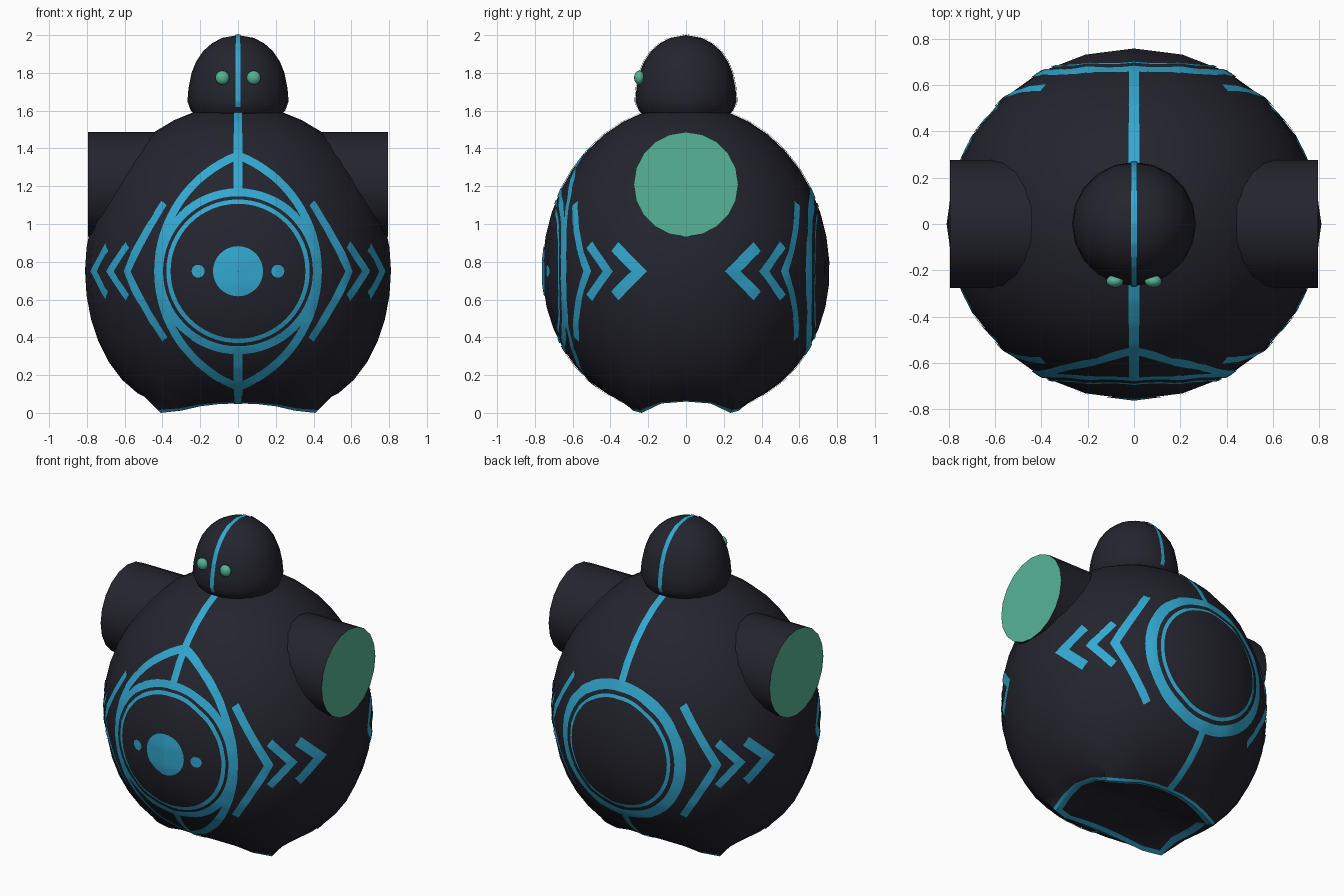
import bpy, bmesh, math
from mathutils import Vector
from mathutils.bvhtree import BVHTree

if "Cube" in bpy.data.objects:
    bpy.data.objects.remove(bpy.data.objects["Cube"])


def material(name, rgb):
    m = bpy.data.materials.new(name)
    m.diffuse_color = (*rgb, 1)
    m.use_nodes = True
    m.node_tree.nodes["Principled BSDF"].inputs["Base Color"].default_value = m.diffuse_color
    return m


DARK = material("charcoal", (0.0176, 0.0176, 0.027))
BLUE = material("bright_blue", (0.032, 0.39, 0.63))
GREEN = material("sea_green", (0.093, 0.456, 0.305))
SEG = 24
MID = Vector((0, 0, 0.75))


def make(name, verts, faces, mats, rule=None, smooth=40):
    me = bpy.data.meshes.new(name)
    me.from_pydata([tuple(v) for v in verts], [], faces)
    for m in mats:
        me.materials.append(m)
    ob = bpy.data.objects.new(name, me)
    bpy.context.collection.objects.link(ob)
    if rule:
        for p in me.polygons:
            p.material_index = rule(p)
    bpy.ops.object.select_all(action='DESELECT')
    ob.select_set(True)
    bpy.context.view_layer.objects.active = ob
    bpy.ops.object.shade_smooth_by_angle(angle=math.radians(smooth))
    return ob


def loft(rings, n):
    """Quads between rings of n points, with a fan to the first and last points."""
    verts, faces = [rings[0]], []
    for r in rings[1:-1]:
        verts += r
    verts.append(rings[-1])
    last, rows = len(verts) - 1, len(rings) - 2
    for j in range(n):
        k = (j + 1) % n
        faces.append((0, 1 + j, 1 + k))
        for i in range(rows - 1):
            a, b = 1 + i * n, 1 + (i + 1) * n
            faces.append((a + j, b + j, b + k, a + k))
        b = 1 + (rows - 1) * n
        faces.append((b + k, b + j, last))
    return verts, faces


# Body: rounded shell ending in a rim with four low corner feet
QUARTER = [(.44, 0, .06), (.42, .13, .05), (.41, .235, 0), (.3, .28, .012),
           (.2, .30, .035), (.1, .31, .047), (0, .31, .05)]


def rim(j):
    q = j % 12
    x, y, z = QUARTER[q if q <= 6 else 12 - q]
    a = 2 * math.pi * j / SEG
    return Vector((math.copysign(x, math.cos(a)), math.copysign(y, math.sin(a)), z))


def shell(j, s):
    a, end = 2 * math.pi * j / SEG, rim(j)
    t_end = math.pi - math.asin(math.hypot(end.x / .81, end.y / .76))

    def egg(t):
        c = .88 if t < math.pi / 2 else .80 + .14 * math.cos(a) ** 2
        return Vector((.81 * math.sin(t) * math.cos(a), .76 * math.sin(t) * math.sin(a),
                       .75 + c * math.cos(t)))
    return egg(t_end * s) + (end - egg(t_end)) * s ** 8


steps = [i / 18 for i in range(1, 18)] + [.99, 1]
rings = [Vector((0, 0, 1.63))] + [[shell(j, s) for j in range(SEG)] for s in steps]
rings.append([Vector((p.x * .92, p.y * .9, p.z + .012)) for p in rings[-1]])
rings.append(Vector((0, 0, .11)))
body_v, body_f = loft(rings, SEG)
per_col = len(rings) - 1
make("body", body_v, body_f, [DARK, BLUE],
     lambda p: int(p.index % per_col in (per_col - 2, per_col - 3)))
body_tree = BVHTree.FromPolygons(body_v, body_f)

# Head: small dome on top
profile = [(.22, 1.57), (.25, 1.6), (.268, 1.65), (.262, 1.72), (.246, 1.8), (.222, 1.86),
           (.185, 1.915), (.14, 1.955), (.085, 1.985)]
rings = [Vector((0, 0, 2))]
for r, z in reversed(profile):
    rings.append([Vector((r * math.cos(2 * math.pi * j / 20), r * math.sin(2 * math.pi * j / 20), z))
                  for j in range(20)])
rings.append(Vector((0, 0, 1.57)))
head_v, head_f = loft(rings, 20)
make("head", head_v, head_f, [DARK], smooth=60)
head_tree = BVHTree.FromPolygons(head_v, head_f)

# Arm barrels with green end faces, and eyes
for side, tag in ((-1, "left"), (1, "right")):
    bpy.ops.mesh.primitive_cylinder_add(vertices=20, radius=.277, depth=.42,
                                        location=(side * .585, 0, 1.21),
                                        rotation=(0, math.pi / 2, 0))
    arm = bpy.context.object
    arm.name = tag + "_arm"
    arm.data.materials.append(DARK)
    arm.data.materials.append(GREEN)
    for p in arm.data.polygons:
        p.material_index = int(p.normal.z * side > .9)
    bpy.ops.object.shade_smooth_by_angle(angle=math.radians(40))
    bpy.ops.mesh.primitive_uv_sphere_add(segments=16, ring_count=10, radius=.037,
                                         location=(side * .083, -.247, 1.775))
    eye = bpy.context.object
    eye.name = tag + "_eye"
    eye.scale.y = .75
    eye.data.materials.append(GREEN)
    bpy.ops.object.shade_smooth()


# Painted trim: thin ribbons laid onto the surfaces
def drop(tree, origin, direction):
    hit, normal, _, _ = tree.ray_cast(origin, direction)
    if hit is None:
        hit, normal, _, _ = tree.find_nearest(origin + direction * 1.3)
    if normal.dot(direction) > 0:
        normal = -normal
    return hit + normal * .005


def flat_map(s):          # (x, z) seen from the front (-1) or back (1)
    return lambda u, v: drop(body_tree, Vector((u, 2 * s, v)), Vector((0, -s, 0)))


def wrap_map(sx, sy):     # (arc length from the centre line, z) around the body
    def f(u, v):
        a = u / .78
        d = Vector((sx * .81 * math.sin(a), sy * .76 * math.cos(a), 0)).normalized()
        return drop(body_tree, Vector((0, 0, v)) + d * 2, -d)
    return f


def arc_map(tree, centre):  # (x, elevation angle) over the centre line
    def f(u, v):
        d = Vector((0, -math.cos(v), math.sin(v)))
        return drop(tree, centre + Vector((u, 0, 0)) + d * 2, -d)
    return f


def trim(name, rows, place, centre=MID):
    """Grid of 2D points placed on a surface, faces turned outward."""
    n = len(rows[0])
    verts = [place(*p) for r in rows for p in r]
    faces = []
    for i in range(len(rows) - 1):
        for k in range(n - 1):
            f = (i * n + k, i * n + k + 1, (i + 1) * n + k + 1, (i + 1) * n + k)
            a, b, c = verts[f[0]], verts[f[1]], verts[f[2]]
            out = (b - a).cross(c - a).dot(a - centre) > 0
            faces.append(f if out else f[::-1])
    return make(name, verts, faces, [BLUE])


def ribbon(name, path, width, place, centre=MID):
    pts, n = [Vector(p) for p in path], len(path)
    offs = []
    for i in range(n):
        d0 = (pts[i] - pts[max(i - 1, 0)]) if i else pts[1] - pts[0]
        d1 = (pts[i + 1] - pts[i]) if i < n - 1 else d0
        d0, d1 = d0.normalized(), d1.normalized()
        t = (d0 + d1).normalized()
        offs.append(Vector((-t.y, t.x)) * (width / 2 / max(t.dot(d0), .3)))
    rows = []
    for i in range(n - 1):
        m = max(1, math.ceil((pts[i + 1] - pts[i]).length / .025))
        for q in range(m + (i == n - 2)):
            p, o = pts[i].lerp(pts[i + 1], q / m), offs[i].lerp(offs[i + 1], q / m)
            rows.append([p + o * w for w in (-1, 0, 1)])
    trim(name, rows, place, centre)


def disc(name, x, r0, r1, s, cuts, n=64):
    rows = []
    for i in range(n + 1):
        a = 2 * math.pi * i / n
        rs = [r0 + (r1 - r0) * k / cuts for k in range(cuts + 1)]
        rows.append([(x + r * math.cos(a), .75 + r * math.sin(a)) for r in rs])
    trim(name, rows, flat_map(s))


# Front emblem: rings, dots and almond outline
disc("front_outer_ring", 0, .395, .437, -1, 2)
disc("front_inner_ring", 0, .355, .378, -1, 1)
disc("front_centre_dot", 0, .001, .132, -1, 5, 32)
for sx in (-1, 1):
    disc("front_side_dot", sx * .21, .001, .034, -1, 2, 16)
    span = math.asin(.61 / .653)
    arc = [(sx * (-.233 + .653 * math.cos(span * k / 16)), .75 + .653 * math.sin(span * k / 16))
           for k in range(-16, 17)]
    ribbon("almond_outline", arc, .042, flat_map(-1))

# Back rings
disc("back_outer_ring", 0, .383, .442, 1, 3)
disc("back_inner_ring", 0, .34, .36, 1, 1)

# Centre lines on body and head
over = arc_map(body_tree, MID)
for name, a, b in (("front_upper_line", 32, 80), ("front_lower_line", -65.5, -32),
                   ("back_upper_line", 100, 148), ("back_lower_line", 212, 245.5)):
    ribbon(name, [(0, math.radians(a)), (0, math.radians(b))], .045, over)
crown = Vector((0, 0, 1.62))
ribbon("head_line", [(0, 0), (0, math.pi)], .026, arc_map(head_tree, crown), crown)

# Three chevrons on each quarter, pointing toward the sides
for sx in (-1, 1):
    for sy in (-1, 1):
        for end, tip, half, w in ((32, 46.5, .36, .05), (47, 57, .14, .05), (60, 71, .13, .062)):
            u0, u1 = math.radians(end) * .78, math.radians(tip) * .78
            ribbon("chevron", [(u0, .75 + half), (u1, .75), (u0, .75 - half)], w, wrap_map(sx, sy))
